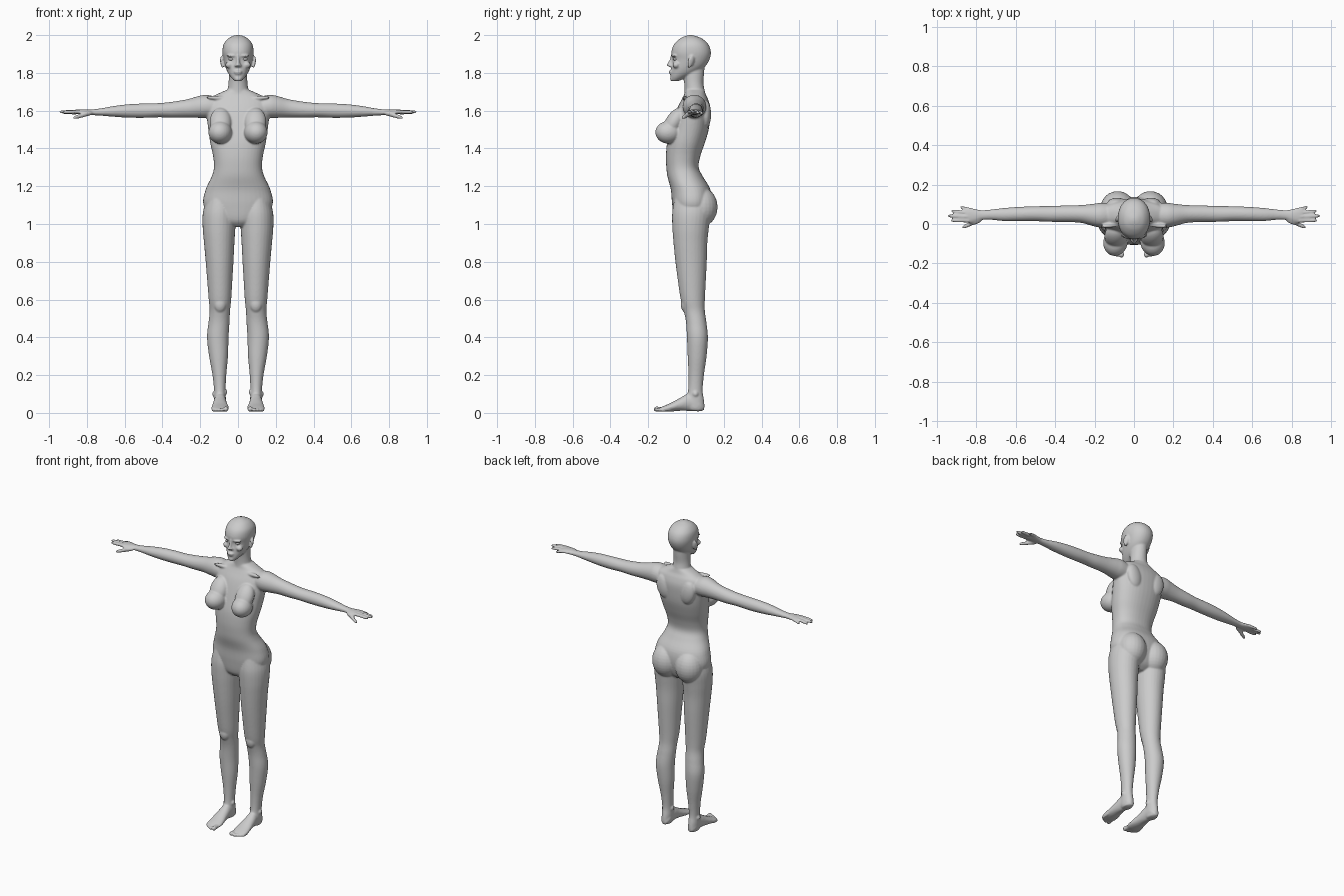
import bpy, bmesh, math
from mathutils import Matrix, Vector, Euler

bm = bmesh.new()


def spline(p0, p1, p2, p3, t):
    return [0.5 * (2 * b + (c - a) * t + (2 * a - 5 * b + 4 * c - d) * t * t
                   + (3 * b - a - 3 * c + d) * t ** 3) for a, b, c, d in zip(p0, p1, p2, p3)]


def loft(axis, rings, side=1, power=2.0, sides=28, steps=5):
    """Closed tube; ring = (position on axis, a min, a max, b min, b max)."""
    full = []
    for i in range(len(rings) - 1):
        q = [rings[max(i - 1, 0)], rings[i], rings[i + 1], rings[min(i + 2, len(rings) - 1)]]
        full += [spline(*q, k / steps) for k in range(steps)]
    full.append(rings[-1])
    loops = []
    for t, a0, a1, b0, b1 in full:
        loop = []
        for k in range(sides):
            ang = 2 * math.pi * k / sides
            c, s = math.cos(ang), math.sin(ang)
            a = (a0 + a1) / 2 + (a1 - a0) / 2 * math.copysign(abs(c) ** (2 / power), c)
            b = (b0 + b1) / 2 + (b1 - b0) / 2 * math.copysign(abs(s) ** (2 / power), s)
            x, y, z = {'x': (t, a, b), 'y': (a, t, b), 'z': (a, b, t)}[axis]
            loop.append(bm.verts.new((x * side, y, z)))
        loops.append(loop)
    for l0, l1 in zip(loops, loops[1:]):
        for k in range(sides):
            n = (k + 1) % sides
            bm.faces.new((l0[k], l0[n], l1[n], l1[k]))
    bm.faces.new(loops[0][::-1])
    bm.faces.new(loops[-1])


def blob(loc, size, rot=(0, 0, 0)):
    m = Matrix.Translation(loc) @ Euler([math.radians(r) for r in rot]).to_matrix().to_4x4()
    m = m @ Matrix.Diagonal((*size, 1))
    bmesh.ops.create_uvsphere(bm, u_segments=24, v_segments=16, radius=1, matrix=m)


def pair(loc, size, rot=(0, 0, 0)):
    for s in (-1, 1):
        blob((loc[0] * s, loc[1], loc[2]), size, (rot[0], rot[1] * s, rot[2] * s))


# torso
torso = [(.985, .05, -.03, .07), (1.02, .13, -.06, .11), (1.1, .183, -.073, .135),
         (1.18, .172, -.08, .13), (1.25, .14, -.098, .09), (1.3, .127, -.104, .067),
         (1.36, .132, -.106, .076), (1.43, .147, -.10, .10), (1.5, .157, -.083, .12),
         (1.57, .166, -.062, .128), (1.62, .17, -.043, .128), (1.66, .16, -.022, .117),
         (1.685, .115, -.01, .105), (1.71, .06, -.005, .098)]
loft('z', [(z, -r, r, f, b) for z, r, f, b in torso], power=2.25, sides=40)

# chest, seat, shoulder blades, collar
pair((.094, -.092, 1.485), (.062, .071, .060), (0, 0, 12))
pair((.092, -.062, 1.54), (.058, .046, .085), (-32, 0, 0))
pair((.083, .078, 1.09), (.088, .089, .105))
pair((.085, .105, 1.58), (.05, .028, .075), (0, 12, 0))
pair((.085, .0, 1.665), (.085, .014, .012), (0, -4, -10))

# neck
neck = [(1.67, .07, -.01, .105), (1.71, .056, -.008, .098), (1.75, .05, -.01, .092),
        (1.8, .048, -.015, .096), (1.86, .046, -.01, .1)]
loft('z', [(z, -r, r, f, b) for z, r, f, b in neck])

# head
head = [(1.756, .018, -.078, -.04), (1.775, .036, -.081, .0), (1.8, .053, -.08, .055),
        (1.83, .066, -.077, .098), (1.87, .076, -.072, .124), (1.91, .082, -.077, .132),
        (1.95, .077, -.064, .119), (1.98, .055, -.034, .088), (1.995, .028, -.004, .052),
        (2.0, .01, .015, .033)]
loft('z', [(z, -r, r, f, b) for z, r, f, b in head], power=2.15, sides=36)

# face: nose, lips, chin, brows, cheeks, ears
loft('z', [(1.833, -.01, .01, -.09, -.06), (1.839, -.015, .015, -.101, -.06),
           (1.85, -.011, .011, -.099, -.06), (1.87, -.008, .008, -.087, -.06),
           (1.895, -.009, .009, -.080, -.06)], sides=16)
pair((.012, -.083, 1.839), (.008, .009, .007))
blob((0, -.082, 1.807), (.023, .010, .006))
blob((0, -.080, 1.797), (.020, .010, .006))
blob((0, -.074, 1.768), (.018, .011, .013))
pair((.036, -.064, 1.891), (.026, .012, .007), (0, 0, 18))
pair((.046, -.052, 1.842), (.021, .019, .018))
pair((.084, .026, 1.862), (.009, .018, .031), (-12, 8, 25))
pair((.082, .018, 1.838), (.009, .009, .012))

leg = [(1.14, .03, .165, -.06, .12), (1.06, .012, .186, -.073, .13), (.98, .014, .187, -.072, .121),
       (.9, .019, .18, -.066, .113), (.8, .024, .171, -.056, .11), (.7, .03, .163, -.043, .105),
       (.6, .036, .155, -.028, .1), (.54, .042, .15, -.012, .1), (.48, .045, .156, 0, .108),
       (.4, .05, .164, .005, .116), (.3, .053, .153, .009, .109), (.2, .062, .135, .013, .095),
       (.12, .066, .127, .011, .088), (.07, .064, .128, 0, .095), (.03, .066, .126, 0, .098),
       (.012, .072, .12, .02, .09)]
foot = [(.095, .08, .11, .015, .04), (.07, .065, .125, .008, .08), (.02, .063, .127, .01, .105),
        (-.03, .058, .133, .011, .08), (-.08, .049, .14, .007, .053), (-.115, .048, .141, .006, .038),
        (-.138, .056, .132, .009, .028)]
arm = [(.12, -.015, .105, 1.56, 1.675), (.17, -.018, .107, 1.56, 1.684), (.21, -.01, .102, 1.562, 1.677),
       (.27, .006, .096, 1.564, 1.66), (.35, .01, .094, 1.563, 1.647), (.42, .011, .091, 1.565, 1.64),
       (.5, .014, .09, 1.562, 1.638), (.58, .014, .087, 1.563, 1.634), (.66, .015, .081, 1.568, 1.624),
       (.72, .021, .074, 1.573, 1.613), (.77, .021, .07, 1.576, 1.607), (.8, .01, .075, 1.577, 1.607),
       (.835, .004, .083, 1.58, 1.606), (.855, .01, .08, 1.584, 1.603)]
# finger = knuckle (x, y, z), tip (x, y, z), radius
fingers = [((.835, .074, 1.592), (.882, .086, 1.584), .0085), ((.84, .056, 1.595), (.928, .066, 1.588), .0095),
           ((.84, .037, 1.596), (.945, .042, 1.593), .0098), ((.84, .017, 1.595), (.93, .018, 1.592), .0095),
           ((.785, .02, 1.586), (.872, -.018, 1.562), .0115)]
# toe = centre x, tip y, radius
toes = [(.064, -.170, .0145), (.086, -.167, .0105), (.103, -.158, .010), (.118, -.148, .0095), (.131, -.136, .009)]

for s in (-1, 1):
    loft('z', leg, s)
    loft('y', foot, s)
    loft('x', arm, s)
    # kneecap, ankle bones, shoulder cap
    blob((.095 * s, .0, .575), (.034, .028, .045))
    blob((.128 * s, .05, .1), (.008, .014, .014))
    blob((.065 * s, .045, .11), (.008, .014, .014))
    for k, t, r in fingers:
        k, t = Vector(k), Vector(t)
        rings = []
        for f, w in ((0, 1.1), (.3, 1), (.55, 1), (.8, .92), (.95, .7), (1, .3)):
            p, q = k.lerp(t, f), r * w
            rings.append((p.x, p.y - q, p.y + q, p.z - q, p.z + q))
        loft('x', rings, s, sides=16, steps=3)
    # thumb base
    blob((.8 * s, .014, 1.585), (.035, .014, .013), (0, 8 * s, -25 * s))
    for x, y, r in toes:
        blob((x * s, y + .028, .006 + r), (r * .85, .032, r * .85), (6, 0, 0))
        blob((x * s, y + r, .006 + r), (r, r, r))

bmesh.ops.recalc_face_normals(bm, faces=bm.faces)
mesh = bpy.data.meshes.new("body")
bm.to_mesh(mesh)
bm.free()
body = bpy.data.objects.new("body", mesh)
bpy.context.collection.objects.link(body)

# fuse all the parts into one smooth skin
fuse = body.modifiers.new("fuse", 'REMESH')
fuse.mode = 'VOXEL'
fuse.voxel_size = .005
fuse.use_smooth_shade = True
soften = body.modifiers.new("soften", 'SMOOTH')
soften.factor = .5
soften.iterations = 5

# eyes
for s, side in ((-1, "right"), (1, "left")):
    bpy.ops.mesh.primitive_uv_sphere_add(segments=24, ring_count=16, radius=1,
                                         location=(.036 * s, -.056, 1.873))
    eye = bpy.context.object
    eye.name = side + "_eye"
    eye.scale = (.015, .013, .008)
    bpy.ops.object.shade_smooth()
